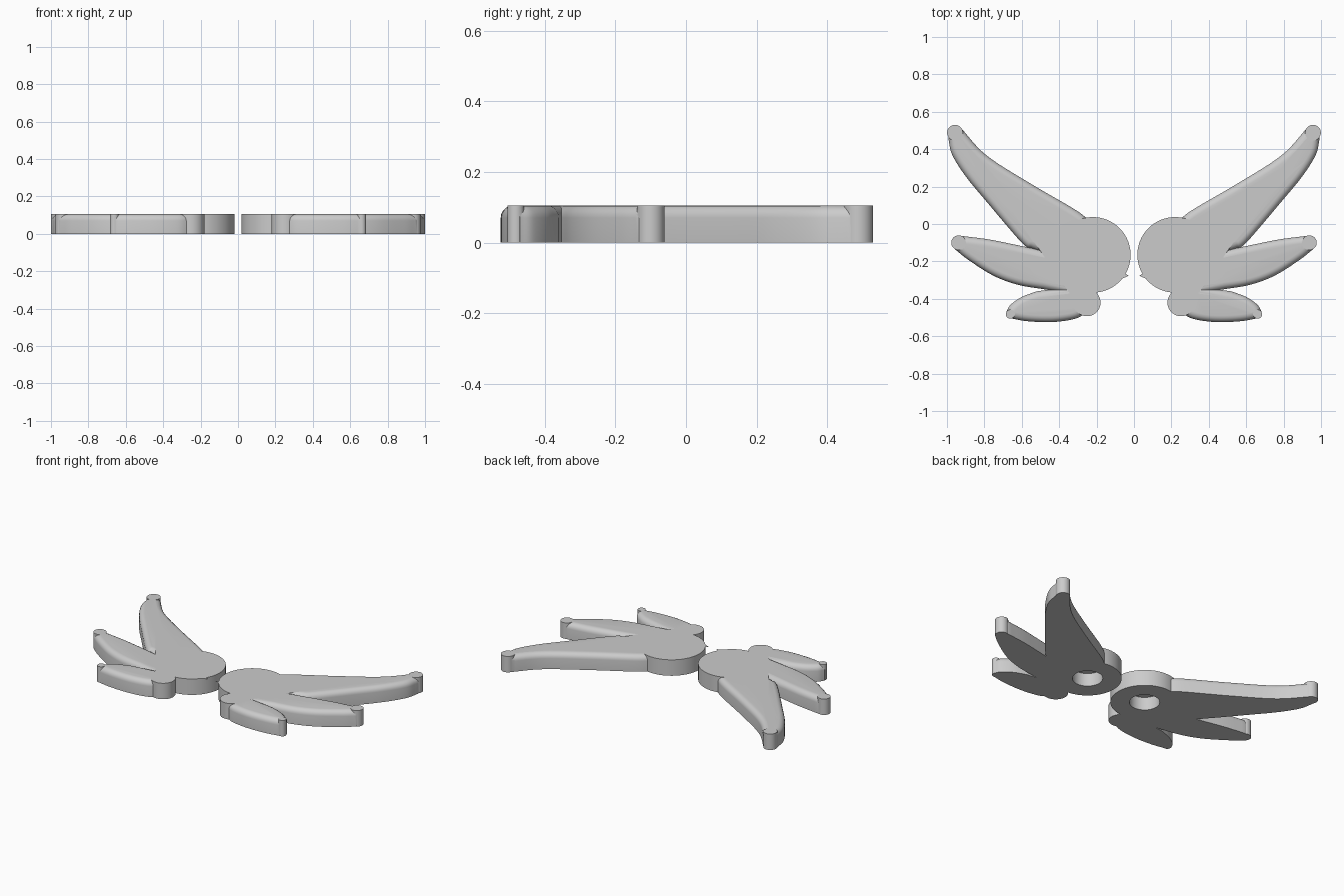
import bpy, bmesh, math
from mathutils import Vector

cube = bpy.data.objects.get("Cube")
if cube:
    bpy.data.objects.remove(cube, do_unlink=True)

THICK = 0.105
FILLET = 0.035

grey = bpy.data.materials.new("plain grey")
grey.use_nodes = True
colour = (0.6, 0.6, 0.6, 1)
grey.diffuse_color = colour
grey.node_tree.nodes["Principled BSDF"].inputs["Base Color"].default_value = colour


def smooth_path(points, steps=6):
    """Catmull-Rom samples through an open run of points."""
    p = [Vector(q) for q in points]
    p = [2 * p[0] - p[1]] + p + [2 * p[-1] - p[-2]]
    out = []
    for a, b, c, d in zip(p, p[1:], p[2:], p[3:]):
        for i in range(steps):
            t = i / steps
            out.append(0.5 * (2 * b + (c - a) * t + (2 * a - 5 * b + 4 * c - d) * t**2
                              + (3 * b - a - 3 * c + d) * t**3))
    return out + [p[-2]]


def make_object(name, bm):
    bmesh.ops.recalc_face_normals(bm, faces=bm.faces)
    mesh = bpy.data.meshes.new(name)
    bm.to_mesh(mesh)
    bm.free()
    mesh.materials.append(grey)
    obj = bpy.data.objects.new(name, mesh)
    bpy.context.collection.objects.link(obj)
    return obj


def disc(name, x, y, radius, low=0.0, high=THICK, sides=64):
    bm = bmesh.new()
    bmesh.ops.create_cone(bm, cap_ends=True, segments=sides, radius1=radius,
                          radius2=radius, depth=high - low)
    bmesh.ops.translate(bm, verts=bm.verts, vec=(x, y, (low + high) / 2))
    return make_object(name, bm)


# Feather edges, running clockwise around one wing
edges = [
    [(0.24, 0.02), (0.32, 0.08), (0.56, 0.22), (0.79, 0.368), (0.925, 0.513)],
    [(0.955, 0.525), (0.993, 0.49)],
    [(0.992, 0.455), (0.972, 0.37), (0.9, 0.255), (0.797, 0.13), (0.6, -0.1), (0.545, -0.13)],
    [(0.647, -0.108), (0.78, -0.082), (0.91, -0.065)],
    [(0.95, -0.068), (0.97, -0.1)],
    [(0.957, -0.135), (0.888, -0.19), (0.754, -0.275), (0.62, -0.325), (0.46, -0.352)],
    [(0.52, -0.36), (0.6, -0.39), (0.66, -0.432), (0.683, -0.47)],
    [(0.672, -0.502), (0.567, -0.52), (0.433, -0.524), (0.32, -0.508), (0.26, -0.48)],
    [(0.23, -0.42), (0.22, -0.33), (0.15, -0.165)],
]

# Feathered body with rounded upper rim
bm = bmesh.new()
outline = [v for run in edges for v in (smooth_path(run) if len(run) > 2 else map(Vector, run))]
base = bm.faces.new([bm.verts.new((v.x, v.y, 0)) for v in outline])
top = bmesh.ops.extrude_face_region(bm, geom=[base], use_keep_orig=True)["geom"]
bmesh.ops.translate(bm, vec=(0, 0, THICK), verts=[g for g in top if isinstance(g, bmesh.types.BMVert)])
bmesh.ops.recalc_face_normals(bm, faces=bm.faces)
rim = [e for e in bm.edges if all(v.co.z > THICK / 2 for v in e.verts)]
bmesh.ops.bevel(bm, geom=rim, offset=FILLET, segments=5, profile=0.5,
                affect='EDGES', clamp_overlap=False)
body = make_object("wing_body", bm)

# Straight-sided hub, root lobe and feather tips, then the blind socket underneath
tools = [
    (disc("hub", 0.22, -0.165, 0.202, sides=96), 'UNION'),
    (disc("root_lobe", 0.252, -0.42, 0.073), 'UNION'),
    (disc("upper_tip", 0.957, 0.488, 0.042), 'UNION'),
    (disc("middle_tip", 0.938, -0.1, 0.039), 'UNION'),
    (disc("lower_tip", 0.661, -0.482, 0.024), 'UNION'),
    (disc("socket", 0.22, -0.165, 0.09, -0.05, 0.085), 'DIFFERENCE'),
]
for tool, operation in tools:
    tool.hide_render = True
    mod = body.modifiers.new(tool.name, 'BOOLEAN')
    mod.operation = operation
    mod.solver = 'EXACT'
    mod.object = tool

bpy.context.view_layer.update()
wing_mesh = bpy.data.meshes.new_from_object(body.evaluated_get(bpy.context.evaluated_depsgraph_get()))
for helper in [body] + [t for t, _ in tools]:
    bpy.data.objects.remove(helper, do_unlink=True)

# Mirrored pair of wings
for name, side in (("left_wing", 1), ("right_wing", -1)):
    bm = bmesh.new()
    bm.from_mesh(wing_mesh)
    bmesh.ops.scale(bm, vec=(side, 1, 1), verts=bm.verts)
    wing = make_object(name, bm)
    bpy.ops.object.select_all(action='DESELECT')
    wing.select_set(True)
    bpy.context.view_layer.objects.active = wing
    bpy.ops.object.shade_smooth_by_angle(angle=math.radians(30))
